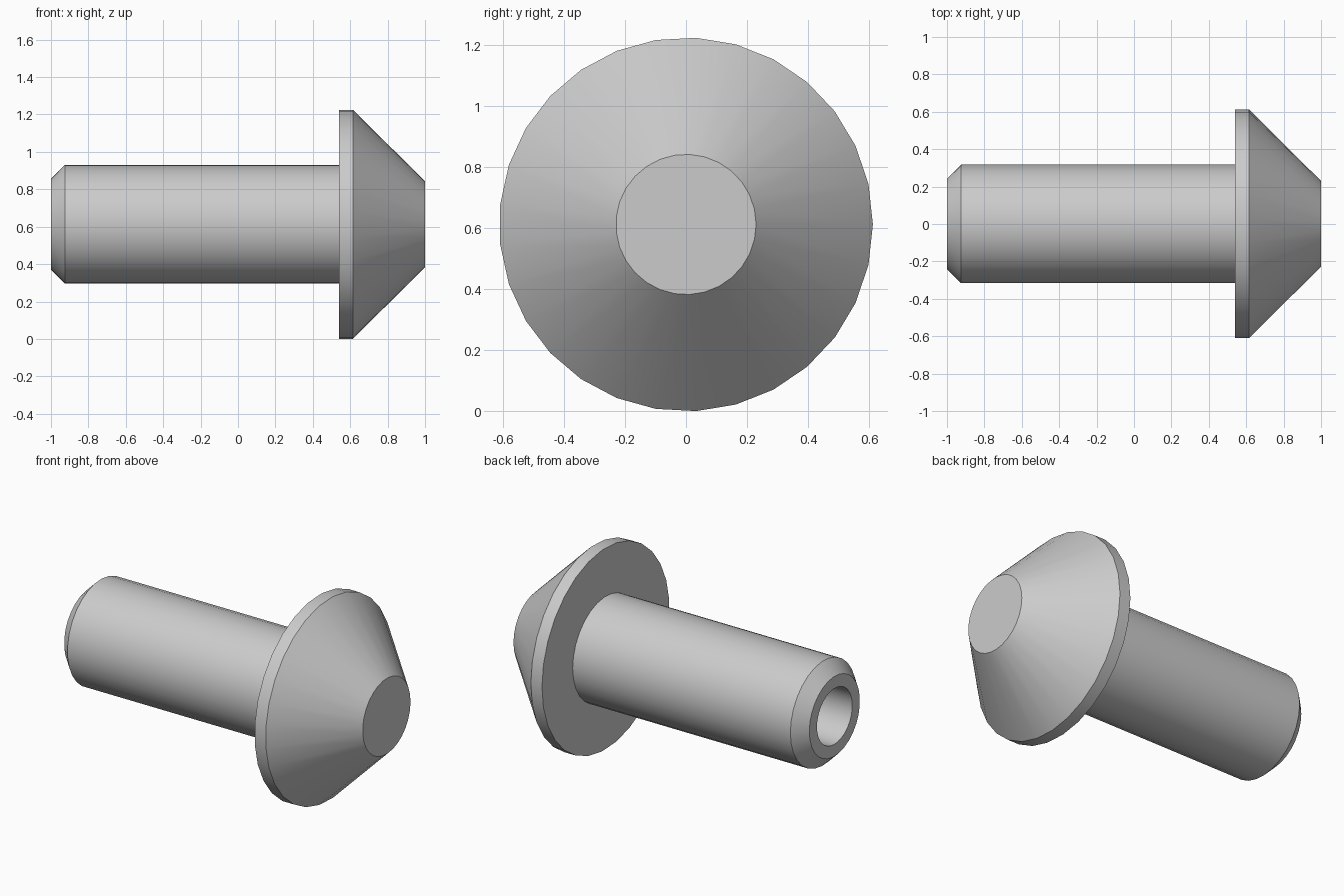
import bpy, bmesh, math

if "Cube" in bpy.data.objects:
    bpy.data.objects.remove(bpy.data.objects["Cube"], do_unlink=True)

SIDES = 29
HEAD_R = 0.613
SHAFT_R = 0.318
HOLE_R = 0.17
TIP_R = 0.23

# Plain grey metal
grey = bpy.data.materials.new("grey_metal")
grey.use_nodes = True
colour = (0.6, 0.6, 0.6, 1.0)
grey.diffuse_color = colour
grey.node_tree.nodes["Principled BSDF"].inputs["Base Color"].default_value = colour


def revolve_x(name, profile, material):
    """Closed solid turned about the x axis from (x, radius) points."""
    bm = bmesh.new()
    rings = []
    for x, r in profile:
        angles = [math.tau * i / SIDES for i in range(SIDES)]
        rings.append([bm.verts.new((x, r * math.cos(a), HEAD_R + r * math.sin(a)))
                      for a in angles])
    for near, far in zip(rings, rings[1:]):
        for i in range(SIDES):
            j = (i + 1) % SIDES
            bm.faces.new((near[i], near[j], far[j], far[i]))
    # Flat caps on the first and last ring
    bm.faces.new(rings[0])
    bm.faces.new(rings[-1])
    bmesh.ops.recalc_face_normals(bm, faces=bm.faces[:])
    mesh = bpy.data.meshes.new(name)
    bm.to_mesh(mesh)
    bm.free()
    mesh.materials.append(material)
    obj = bpy.data.objects.new(name, mesh)
    bpy.context.collection.objects.link(obj)
    bpy.ops.object.select_all(action="DESELECT")
    obj.select_set(True)
    bpy.context.view_layer.objects.active = obj
    bpy.ops.object.shade_smooth_by_angle(angle=math.radians(30))
    return obj


# Blind hole, chamfered shaft, thin flange and conical head in one turned solid
revolve_x("rivet_body", [
    (0.3, HOLE_R),
    (-1.0, HOLE_R),
    (-1.0, 0.243),
    (-0.925, SHAFT_R),
    (0.54, SHAFT_R),
    (0.54, HEAD_R),
    (0.615, HEAD_R),
    (1.0, TIP_R),
], grey)
